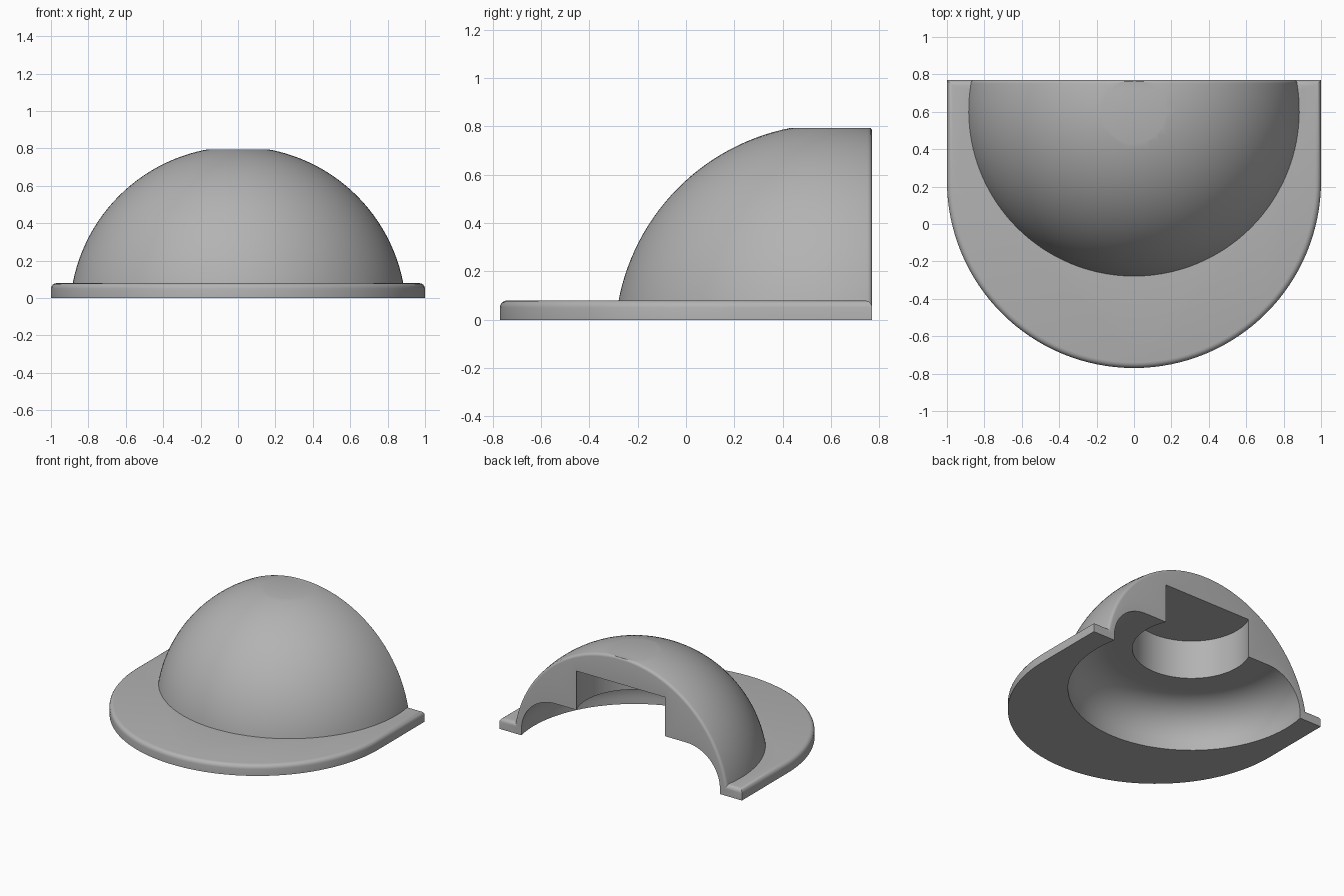
import bpy, bmesh, math
from mathutils import Matrix, Vector

if "Cube" in bpy.data.objects:
    bpy.data.objects.remove(bpy.data.objects["Cube"], do_unlink=True)

BACK = 0.77        # rear cut plane
AXIS_Y = 0.605     # dome axis
DOME_R, DOME_Z = 0.9, -0.09

grey = bpy.data.materials.new("plain_grey")
grey.use_nodes = True
colour = (0.45, 0.45, 0.45, 1)
grey.diffuse_color = colour
grey.node_tree.nodes["Principled BSDF"].inputs["Base Color"].default_value = colour


def make_object(name, bm):
    bmesh.ops.recalc_face_normals(bm, faces=bm.faces)
    mesh = bpy.data.meshes.new(name)
    bm.to_mesh(mesh)
    bm.free()
    obj = bpy.data.objects.new(name, mesh)
    mesh.materials.append(grey)
    bpy.context.collection.objects.link(obj)
    return obj


def lathe(profile, centre, axis, steps):
    """Revolve a closed-end profile of points around an axis."""
    bm = bmesh.new()
    verts = [bm.verts.new(p) for p in profile]
    edges = [bm.edges.new(pair) for pair in zip(verts, verts[1:])]
    bmesh.ops.spin(bm, geom=verts + edges, cent=centre, axis=axis,
                   angle=2 * math.pi, steps=steps, use_duplicate=False)
    bmesh.ops.remove_doubles(bm, verts=bm.verts, dist=0.0005)
    return bm


def slice_flat(bm, z, normal_z):
    """Cut away everything on the normal side of a level plane and cap it."""
    cut = bmesh.ops.bisect_plane(bm, geom=bm.verts[:] + bm.edges[:] + bm.faces[:],
                                 dist=0.0005, plane_co=(0, 0, z),
                                 plane_no=(0, 0, normal_z), clear_outer=True)
    rim = [e for e in cut["geom_cut"] if isinstance(e, bmesh.types.BMEdge)]
    bmesh.ops.holes_fill(bm, edges=rim)


# Base plate: half-round front, straight sides, rounded top rim
bm = bmesh.new()
outline = [(math.cos(a), 0.23 + math.sin(a))
           for a in (math.pi + math.pi * i / 64 for i in range(65))]
outline += [(1, BACK), (-1, BACK)]
face = bm.faces.new([bm.verts.new((x, y, 0)) for x, y in outline])
top = bmesh.ops.extrude_face_region(bm, geom=[face])["geom"]
bmesh.ops.translate(bm, vec=(0, 0, 0.08),
                    verts=[v for v in top if isinstance(v, bmesh.types.BMVert)])
rim = [e for e in bm.edges if all(v.co.z > 0.07 for v in e.verts)]
bmesh.ops.bevel(bm, geom=rim, offset=0.03, segments=4, profile=0.5, affect='EDGES')
body = make_object("domed_cover", bm)

# Dome: sphere revolved front to back, with a softened rear edge
fillet = 0.02
y_end = BACK - fillet
end_angle = math.acos((AXIS_Y - y_end) / DOME_R)
profile = []
for i in range(41):
    a = end_angle * i / 40
    profile.append((0, AXIS_Y - DOME_R * math.cos(a), DOME_Z + DOME_R * math.sin(a)))
rim_z = profile[-1][2]
for i in range(1, 5):
    a = math.pi / 2 * i / 4
    profile.append((0, y_end + fillet * math.sin(a), rim_z - fillet * (1 - math.cos(a))))
profile.append((0, BACK, DOME_Z))
bm = lathe(profile, (0, 0, DOME_Z), (0, 1, 0), 128)
slice_flat(bm, 0.04, -1)
slice_flat(bm, 0.793, 1)
dome = make_object("dome", bm)

# Hollow: wide filleted recess with a round pocket above it
wall, ceiling, curve = 0.835, 0.31, 0.27
profile = [(0, AXIS_Y, -0.1), (wall, AXIS_Y, -0.1)]
for i in range(17):
    a = math.pi / 2 * i / 16
    profile.append((wall - curve + curve * math.cos(a), AXIS_Y,
                    ceiling - curve + curve * math.sin(a)))
profile += [(0.4, AXIS_Y, ceiling), (0.4, AXIS_Y, 0.6), (0, AXIS_Y, 0.6)]
hollow = make_object("hollow", lathe(profile, (0, AXIS_Y, 0), (0, 0, 1), 96))

# Join the dome, then carve the hollow
bpy.ops.object.select_all(action='DESELECT')
bpy.context.view_layer.objects.active = body
body.select_set(True)
for other, operation in ((dome, 'UNION'), (hollow, 'DIFFERENCE')):
    other.hide_render = True
    mod = body.modifiers.new(other.name, 'BOOLEAN')
    mod.object, mod.operation, mod.solver = other, operation, 'EXACT'
    bpy.ops.object.modifier_apply(modifier=mod.name)
    bpy.data.objects.remove(other, do_unlink=True)

bpy.ops.object.shade_smooth_by_angle(angle=math.radians(30))
